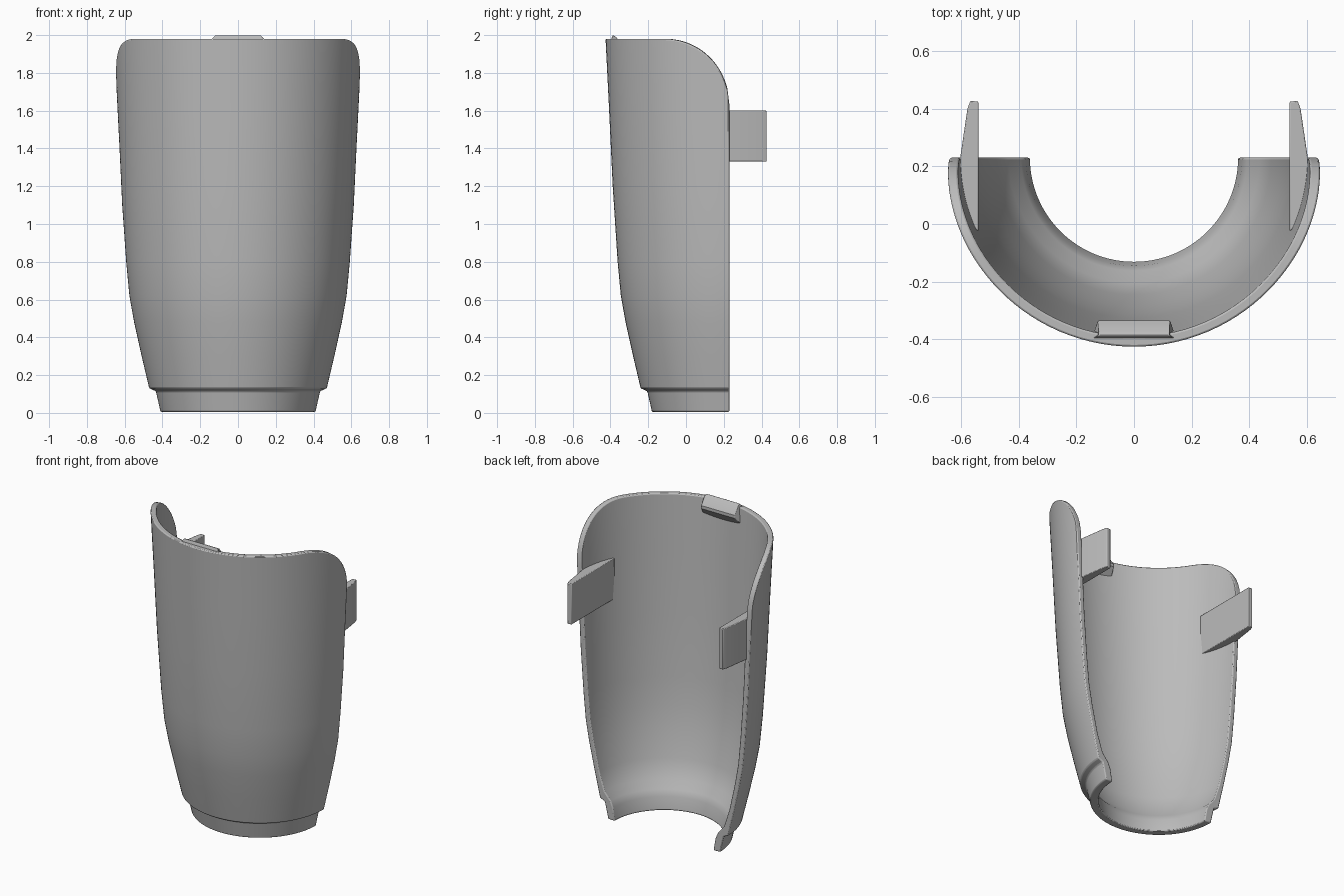
import bpy, bmesh
from math import sin, cos, pi, sqrt

cube = bpy.data.objects.get("Cube")
if cube:
    bpy.data.objects.remove(cube, do_unlink=True)

grey = bpy.data.materials.new("plain grey")
grey.use_nodes = True
grey.diffuse_color = (0.5, 0.5, 0.5, 1)
grey.node_tree.nodes["Principled BSDF"].inputs["Base Color"].default_value = (0.5, 0.5, 0.5, 1)

BACK = 0.23      # plane of the open back and axis of the shell
TOP = 1.98
STRETCH = 0.8    # rows above this height follow the rim

# (radius, height) from the bottom up
OUTER = [(0.41, 0.005), (0.435, 0.115), (0.47, 0.13), (0.51, 0.3), (0.55, 0.48),
         (0.575, 0.62), (0.592, 0.8), (0.618, 1.2), (0.637, 1.6), (0.656, TOP)]
INNER = [(0.36, 0.005), (0.375, 0.09), (0.392, 0.13), (0.435, 0.18), (0.475, 0.3), (0.515, 0.48),
         (0.54, 0.62), (0.557, 0.8), (0.583, 1.2), (0.602, 1.6), (0.621, TOP)]


def finish(name, bm, bevel):
    bmesh.ops.recalc_face_normals(bm, faces=bm.faces)
    mesh = bpy.data.meshes.new(name)
    bm.to_mesh(mesh)
    bm.free()
    mesh.materials.append(grey)
    obj = bpy.data.objects.new(name, mesh)
    bpy.context.collection.objects.link(obj)
    mod = obj.modifiers.new("soft edges", "BEVEL")
    mod.width, mod.segments, mod.angle_limit = bevel, 2, 0.8
    bpy.ops.object.select_all(action="DESELECT")
    bpy.context.view_layer.objects.active = obj
    obj.select_set(True)
    bpy.ops.object.shade_smooth_by_angle(angle=0.6)
    return obj


def radius_at(z):
    for (r0, z0), (r1, z1) in zip(OUTER, OUTER[1:]):
        if z <= z1:
            return r0 + (r1 - r0) * (z - z0) / (z1 - z0)
    return OUTER[-1][0]


def rim_height(angle):
    # the rim is level in front and falls in a quarter circle to the back edge
    z = TOP
    for _ in range(8):
        y = BACK - radius_at(z) * sin(angle)
        d = min(max(y + 0.12, 0), 0.35)
        z = TOP - 0.35 + sqrt(0.35 ** 2 - d * d)
    return z


# Half-round shell, swept from one back edge to the other
def make_shell():
    bm = bmesh.new()
    columns = []
    steps = 72
    for i in range(steps + 1):
        u = i / steps
        a = pi * (0.4 * u + 0.3 * (1 - cos(pi * u)))
        scale = (rim_height(a) - STRETCH) / (TOP - STRETCH)
        column = []
        for r, z in OUTER + INNER[::-1]:
            if z > STRETCH:
                h = STRETCH + (z - STRETCH) * scale
                r += 0.049 * (h - z)
                z = h
            column.append(bm.verts.new((r * cos(a), BACK - r * sin(a), z)))
        columns.append(column)
    n = len(columns[0])
    for c, d in zip(columns, columns[1:]):
        for j in range(n):
            k = (j + 1) % n
            bm.faces.new((c[j], c[k], d[k], d[j]))
    # back edges, closed as strips between outer and inner wall
    for c in (columns[0], columns[-1]):
        bm.faces.new(c)
    return finish("shell", bm, 0.007)


# Prism between two copies of an outline
def make_prism(name, first, second, bevel):
    bm = bmesh.new()
    a = [bm.verts.new(p) for p in first]
    b = [bm.verts.new(p) for p in second]
    bm.faces.new(a)
    bm.faces.new(b)
    for i in range(len(a)):
        k = (i + 1) % len(a)
        bm.faces.new((a[i], a[k], b[k], b[i]))
    return finish(name, bm, bevel)


make_shell()

# Flat side tabs reaching out past the back edges
TAB = [(0.54, -0.025), (0.54, 0.425), (0.568, 0.427), (0.578, 0.4), (0.603, 0.23),
       (0.612, 0.18), (0.6, 0.1), (0.562, -0.01)]
for name, side in (("left_tab", 1), ("right_tab", -1)):
    make_prism(name, [(side * x, y, 1.33) for x, y in TAB],
               [(side * x, y, 1.6) for x, y in TAB], 0.004)

# Hooked lip inside the front rim: (y, z, half width)
LIP = [(-0.405, 1.96, 0.16), (-0.387, 2.0, 0.12), (-0.37, 1.99, 0.125),
       (-0.335, 1.94, 0.125), (-0.335, 1.92, 0.125), (-0.395, 1.85, 0.145)]
make_prism("front_lip", [(-w, y, z) for y, z, w in LIP],
           [(w, y, z) for y, z, w in LIP], 0.003)
